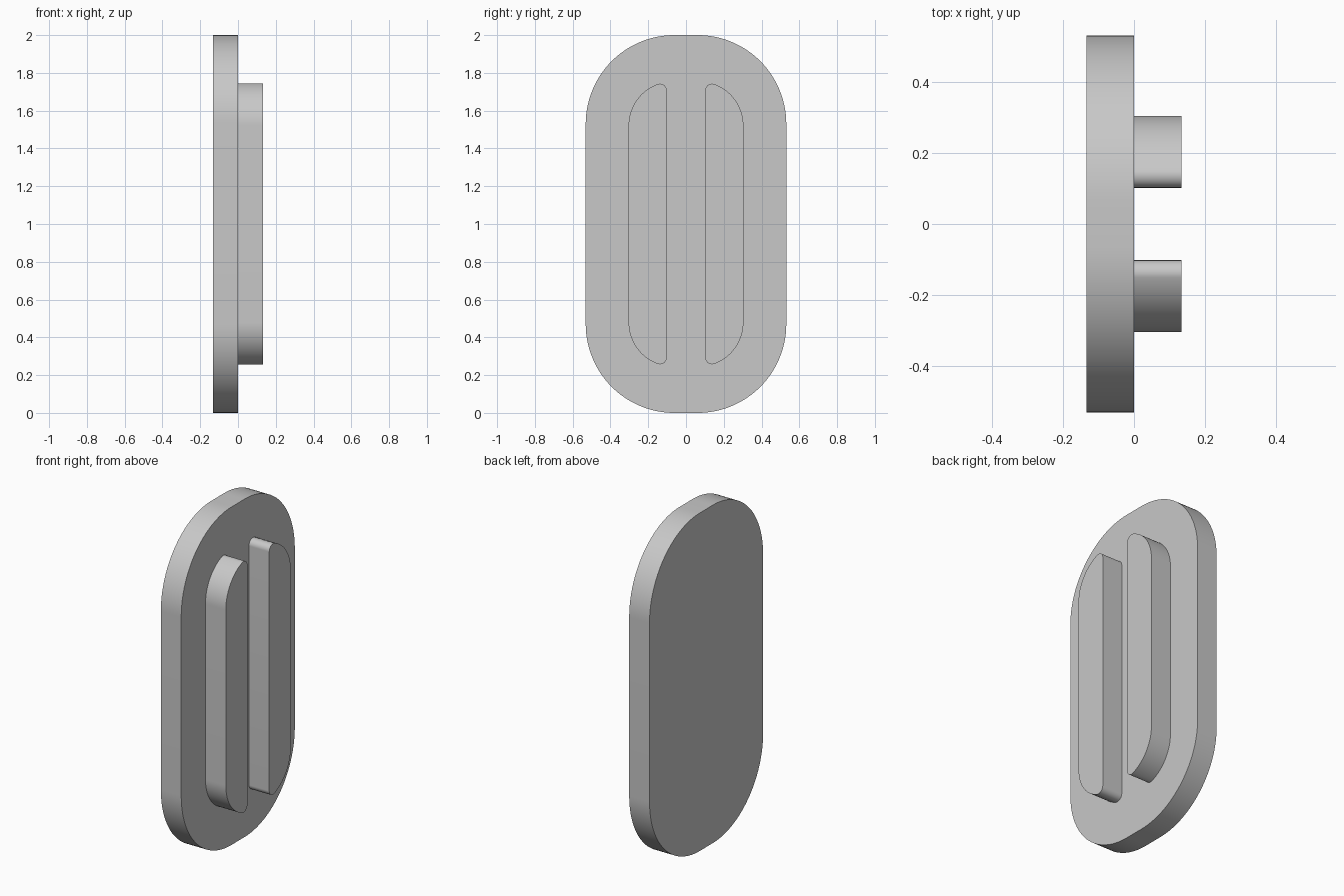
import bpy
import bmesh
from math import atan2, cos, pi, radians, sin, sqrt

cube = bpy.data.objects.get("Cube")
if cube:
    bpy.data.objects.remove(cube, do_unlink=True)

grey = bpy.data.materials.new("plain grey")
grey.use_nodes = True
grey.diffuse_color = (0.58, 0.58, 0.58, 1)
grey.node_tree.nodes["Principled BSDF"].inputs["Base Color"].default_value = grey.diffuse_color

MID = 1.0       # height of the mirror line
THICK = 0.133   # thickness of the plate and of the ribs


def arc(cy, cz, radius, start, end, steps):
    angles = [start + (end - start) * i / steps for i in range(steps + 1)]
    return [(cy + radius * cos(a), cz + radius * sin(a)) for a in angles]


def extrude_profile(name, profile, x0, x1):
    """Extrude a closed (y, z) outline along x."""
    bm = bmesh.new()
    base = bm.faces.new([bm.verts.new((x0, y, z)) for y, z in profile])
    result = bmesh.ops.extrude_face_region(bm, geom=[base], use_keep_orig=True)
    verts = [v for v in result["geom"] if isinstance(v, bmesh.types.BMVert)]
    bmesh.ops.translate(bm, verts=verts, vec=(x1 - x0, 0, 0))
    bmesh.ops.recalc_face_normals(bm, faces=bm.faces[:])
    mesh = bpy.data.meshes.new(name)
    bm.to_mesh(mesh)
    bm.free()
    mesh.materials.append(grey)
    obj = bpy.data.objects.new(name, mesh)
    bpy.context.collection.objects.link(obj)
    bpy.ops.object.select_all(action="DESELECT")
    obj.select_set(True)
    bpy.context.view_layer.objects.active = obj
    bpy.ops.object.shade_smooth_by_angle(angle=radians(30))


def mirror_z(points):
    return points + [(y, 2 * MID - z) for y, z in reversed(points)]


# Backing plate: tall rectangle with large rounded corners
half_width, corner = 0.531, 0.47
cy, cz = half_width - corner, 2 * MID - corner
top = arc(cy, cz, corner, 0, pi / 2, 32) + arc(-cy, cz, corner, pi / 2, pi, 32)
extrude_profile("backing_plate", mirror_z(top), -THICK, 0)

# Raised ribs: straight inner side, curved outer corners, small rounded tips
inner, outer, bend, tip = 0.102, 0.304, 0.235, 0.036
by, bz = outer - bend, 1.52
dy = inner + tip - by
dz = sqrt((bend - tip) ** 2 - dy ** 2)
join = atan2(dz, dy)
rib = arc(by, bz, bend, 0, join, 24)
rib += arc(by + dy, bz + dz, tip, join, pi, 16)[1:]
rib = mirror_z(rib)
for name, side in (("left_rib", -1), ("right_rib", 1)):
    # The front faces -y, so these are named by their place seen from the ribbed side
    extrude_profile(name, [(side * y, z) for y, z in rib], 0, THICK)
